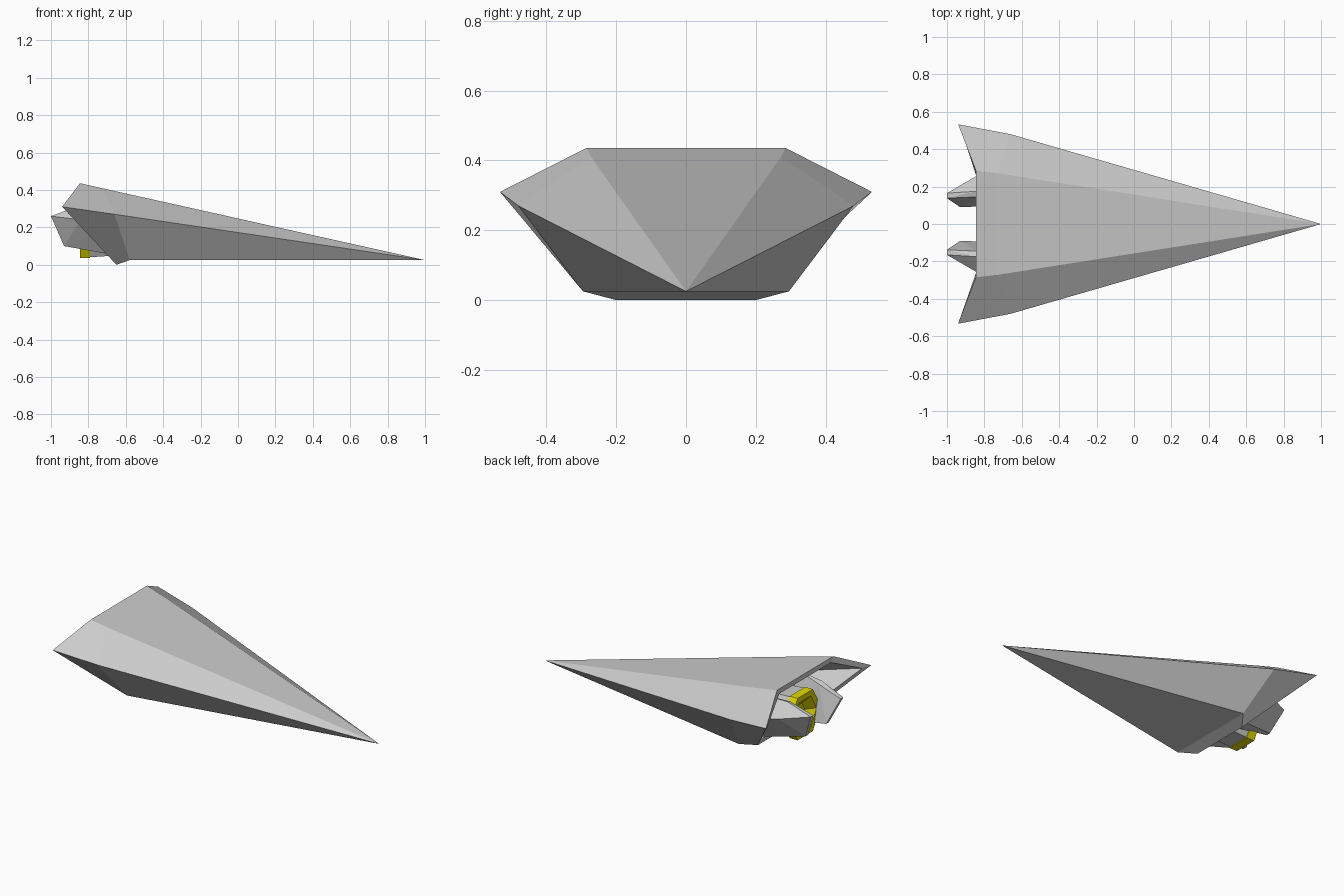
import bpy, bmesh, math
from mathutils import Vector

if "Cube" in bpy.data.objects:
    bpy.data.objects.remove(bpy.data.objects["Cube"])


def make_object(name, bm, material=None):
    bmesh.ops.recalc_face_normals(bm, faces=bm.faces)
    mesh = bpy.data.meshes.new(name)
    bm.to_mesh(mesh)
    bm.free()
    obj = bpy.data.objects.new(name, mesh)
    bpy.context.collection.objects.link(obj)
    if material:
        mesh.materials.append(material)
    return obj


def add_ring(bm, points):
    return [bm.verts.new(p) for p in points]


def bridge(bm, a, b):
    n = len(a)
    for i in range(n):
        j = (i + 1) % n
        bm.faces.new((a[i], a[j], b[j], b[i]))


def mirrored(half):
    # half section (top, side, bottom) completed across y = 0
    return half + [(x, -y, z) for x, y, z in reversed(half)]


def hexagon(x, r, cz=0.17):
    return [(x, r * math.cos(math.radians(60 * k)), cz + r * math.sin(math.radians(60 * k)))
            for k in range(6)]


# Hull: pointed wedge, flared rear collar, thin lip and hollow rear bay
bm = bmesh.new()
sections = [
    [(-0.73, 0.272, 0.41), (-0.66, 0.48, 0.27), (-0.58, 0.295, 0.025)],
    [(-0.845, 0.285, 0.436), (-0.94, 0.533, 0.31), (-0.65, 0.20, 0.0)],
    [(-0.845, 0.262, 0.405), (-0.915, 0.475, 0.305), (-0.66, 0.18, 0.035)],
    [(-0.62, 0.22, 0.345), (-0.62, 0.38, 0.25), (-0.58, 0.20, 0.05)],
]
rings = [add_ring(bm, mirrored(s)) for s in sections]
nose = bm.verts.new((1, 0, 0.025))
for i in range(6):
    bm.faces.new((nose, rings[0][i], rings[0][(i + 1) % 6]))
for a, b in zip(rings, rings[1:]):
    bridge(bm, a, b)
bm.faces.new(rings[-1])
make_object("hull", bm)

# Engine housing: six-sided block inside the rear bay
bm = bmesh.new()
front = add_ring(bm, hexagon(-0.60, 0.135))
back = add_ring(bm, hexagon(-0.795, 0.150))
bridge(bm, front, back)
bm.faces.new(front)
bm.faces.new(back)
make_object("engine_housing", bm)

# Engine nozzle: yellow six-sided ring with a recessed core
yellow = bpy.data.materials.new("engine_yellow")
yellow.diffuse_color = (0.75, 0.70, 0.0, 1)
yellow.use_nodes = True
yellow.node_tree.nodes["Principled BSDF"].inputs["Base Color"].default_value = yellow.diffuse_color
bm = bmesh.new()
profile = [(-0.79, 0.155), (-0.845, 0.155), (-0.845, 0.115), (-0.80, 0.06)]
rings = [add_ring(bm, hexagon(x, r)) for x, r in profile]
for a, b in zip(rings, rings[1:]):
    bridge(bm, a, b)
bm.faces.new(rings[0])
bm.faces.new(rings[-1])
make_object("engine_nozzle", bm, yellow)

# Rear prongs: outward-leaning blades flanking the nozzle
prong = [
    (-1.0, 0.165, 0.26), (-1.0, 0.138, 0.26), (-0.93, 0.118, 0.10), (-0.93, 0.09, 0.10),
    (-0.84, 0.175, 0.32), (-0.84, 0.145, 0.31), (-0.84, 0.258, 0.24), (-0.84, 0.10, 0.09),
    (-0.65, 0.20, 0.33), (-0.65, 0.32, 0.22), (-0.65, 0.19, 0.05), (-0.65, 0.10, 0.05),
]
for side, name in ((1, "prong_left"), (-1, "prong_right")):
    bm = bmesh.new()
    for x, y, z in prong:
        bm.verts.new(Vector((x, side * y, z)))
    hull = bmesh.ops.convex_hull(bm, input=bm.verts)
    loose = [v for v in bm.verts if not v.link_faces]
    bmesh.ops.delete(bm, geom=loose, context='VERTS')
    make_object(name, bm)
